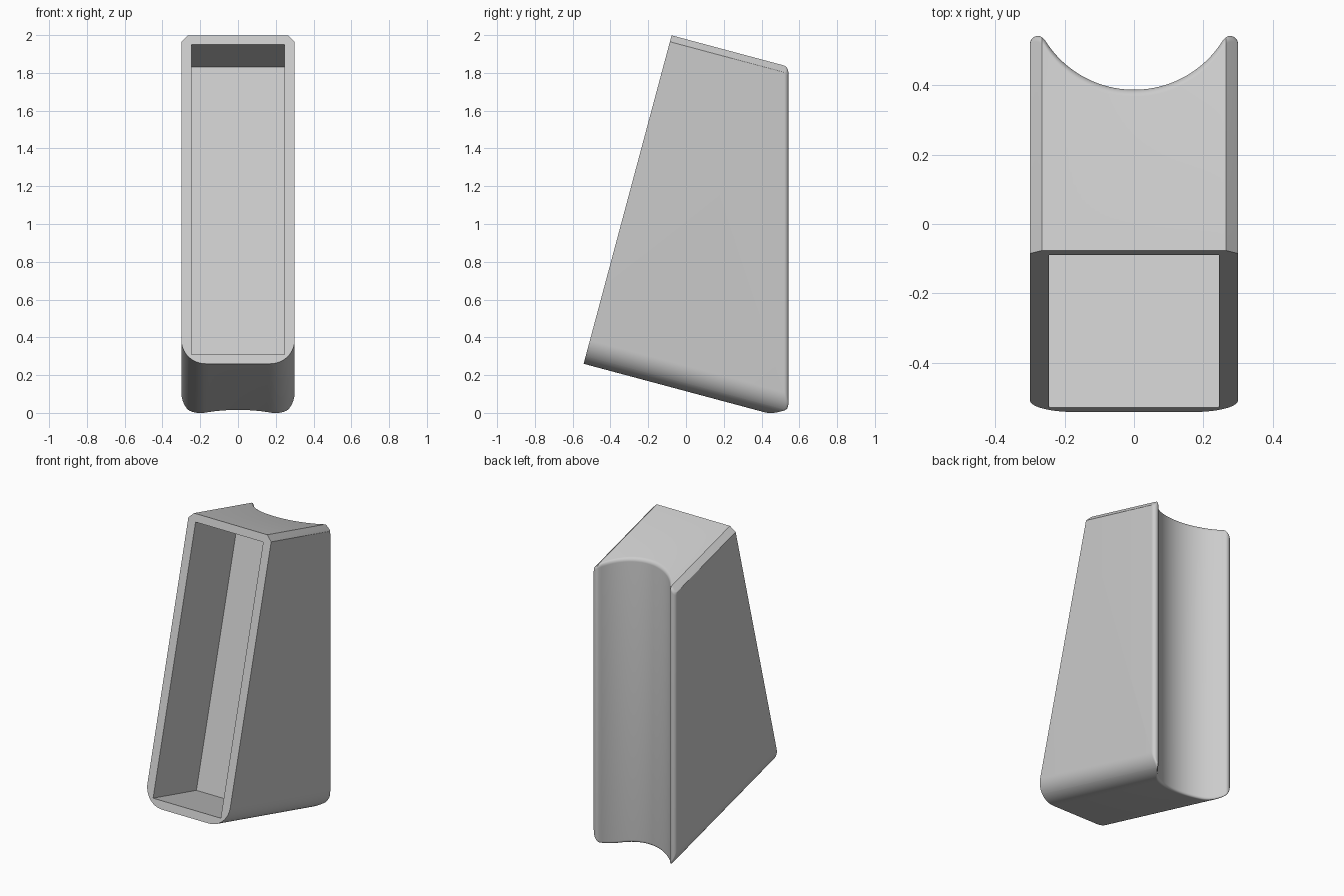
import bpy, bmesh
from math import sin, cos, pi, radians, sqrt
from mathutils import Vector

cube = bpy.data.objects.get("Cube")
if cube:
    bpy.data.objects.remove(cube, do_unlink=True)

TILT = radians(15)
HALF, HEIGHT = 0.3, 1.8          # half width, height along the tilted front
Y0, Z0 = -0.542, 0.26            # lower front edge
CORNER, CHAMFER, RIM = 0.13, 0.035, 0.02
TIP, TIP_Y = 0.023, 0.519        # rounded rear ridges
GROOVE, GROOVE_Y = 0.302, 0.689  # concave back


def place(x, s, v):
    """Point from depth s and height v in the tilted frame."""
    return Vector((x, Y0 + s * cos(TILT) + v * sin(TILT),
                   Z0 - s * sin(TILT) + v * cos(TILT)))


def low(x):
    d = max(0, abs(x) - HALF + CORNER)
    return CORNER - sqrt(max(0, CORNER ** 2 - d * d))


def high(x):
    return HEIGHT - max(0, abs(x) - HALF + CHAMFER)


def back(x):
    """Plan curve of the grooved back with rounded ridges."""
    a = abs(x)
    if a < 0.257:
        return GROOVE_Y - sqrt(GROOVE ** 2 - a * a)
    return TIP_Y + sqrt(max(0, TIP ** 2 - (a - HALF + TIP) ** 2))


def rear_point(x, v, e):
    fade = max(0, (abs(x) - 0.25) / 0.05)
    drop = (RIM - sqrt(RIM ** 2 - (RIM - e) ** 2)) * sqrt(max(0, 1 - fade ** 2))
    y = back(x) - drop
    return place(x, (y - Y0 - v * sin(TILT)) / cos(TILT), v)


def finish(name, bm):
    bmesh.ops.recalc_face_normals(bm, faces=bm.faces)
    mesh = bpy.data.meshes.new(name)
    bm.to_mesh(mesh)
    bm.free()
    obj = bpy.data.objects.new(name, mesh)
    bpy.context.collection.objects.link(obj)
    return obj


# Wedge body: columns across the width, each running up the grooved back
STEPS = 64
xs = [HALF * sin(pi * (i / STEPS - 0.5)) for i in range(STEPS + 1)]
xs = sorted(xs + [HALF - CHAMFER, CHAMFER - HALF])
insets = [RIM * (1 - cos(pi / 2 * k / 6)) for k in range(7)]

bm = bmesh.new()
front, rear = [], []
for x in xs:
    lo, hi = low(x), high(x)
    front.append([bm.verts.new(place(x, 0, v)) for v in (lo, hi)])
    rows = [(lo + e, e) for e in insets] + [(hi - e, e) for e in reversed(insets)]
    rear.append([bm.verts.new(rear_point(x, v, e)) for v, e in rows])

for i in range(len(xs) - 1):
    a, b = rear[i], rear[i + 1]
    for j in range(len(a) - 1):
        bm.faces.new((a[j], b[j], b[j + 1], a[j + 1]))
    for end, row in ((0, 0), (1, -1)):          # underside and top
        bm.faces.new((front[i][end], front[i + 1][end], b[row], a[row]))
for i in (0, -1):                               # flat sides
    bm.faces.new([front[i][0]] + rear[i] + [front[i][1]])
bm.faces.new([f[0] for f in front] + [f[1] for f in reversed(front)])
body = finish("hollow_wedge_body", bm)

# Pocket sunk into the front
bm = bmesh.new()
bmesh.ops.create_cube(bm, size=1)
for v in bm.verts:
    v.co = place(v.co.x * 0.49, 0.464 if v.co.y > 0 else -0.1,
                 1.75 if v.co.z > 0 else 0.052)
cutter = finish("pocket_cutter", bm)
cutter.hide_render = True

mod = body.modifiers.new("pocket", 'BOOLEAN')
mod.operation = 'DIFFERENCE'
mod.solver = 'EXACT'
mod.object = cutter
bpy.ops.object.select_all(action='DESELECT')
body.select_set(True)
bpy.context.view_layer.objects.active = body
bpy.ops.object.modifier_apply(modifier=mod.name)
bpy.data.objects.remove(cutter, do_unlink=True)
bpy.ops.object.shade_smooth_by_angle(angle=radians(30))

# Plain grey
grey = bpy.data.materials.new("light_grey")
grey.use_nodes = True
colour = (0.6, 0.6, 0.6, 1)
grey.diffuse_color = colour
grey.node_tree.nodes["Principled BSDF"].inputs["Base Color"].default_value = colour
body.data.materials.clear()
body.data.materials.append(grey)
